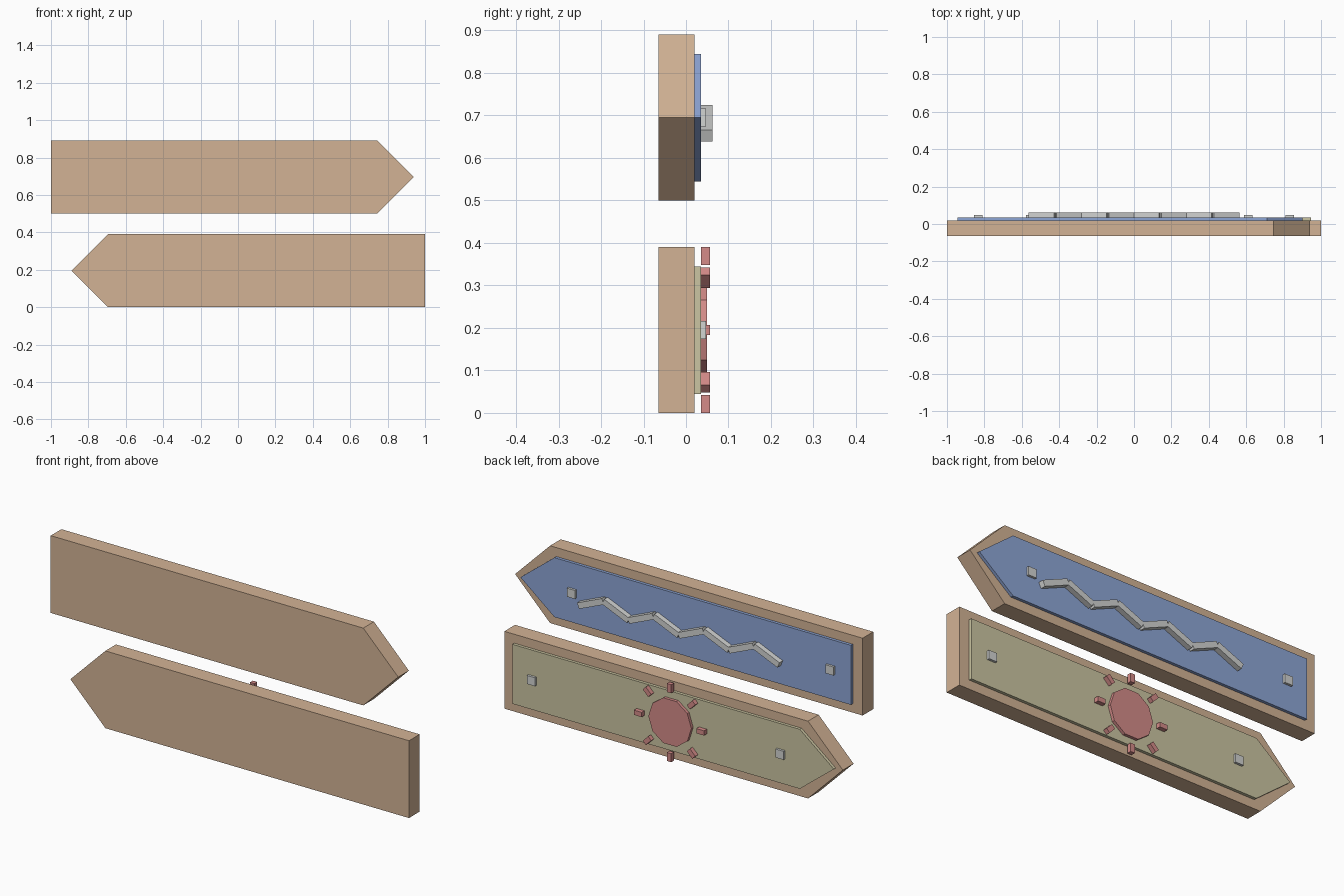
import bpy, bmesh, math
from mathutils import Matrix

cube = bpy.data.objects.get("Cube")
if cube:
    bpy.data.objects.remove(cube, do_unlink=True)


def material(name, rgb):
    m = bpy.data.materials.new(name)
    m.use_nodes = True
    m.diffuse_color = (*rgb, 1)
    m.node_tree.nodes["Principled BSDF"].inputs["Base Color"].default_value = (*rgb, 1)
    return m


WOOD = material("tan wood", (0.65, 0.45, 0.30))
BLUE = material("blue paint", (0.27, 0.38, 0.67))
GREEN = material("pale olive paint", (0.60, 0.56, 0.36))
GREY = material("light grey metal", (0.65, 0.66, 0.65))
RED = material("dusty red", (0.66, 0.26, 0.25))


def finish(name, bm, mat):
    bmesh.ops.recalc_face_normals(bm, faces=bm.faces)
    mesh = bpy.data.meshes.new(name)
    bm.to_mesh(mesh)
    bm.free()
    mesh.materials.append(mat)
    ob = bpy.data.objects.new(name, mesh)
    bpy.context.collection.objects.link(ob)
    return ob


def plate(name, outline, y0, y1, mat):
    """Extrude an x-z outline from y0 to y1."""
    bm = bmesh.new()
    face = bm.faces.new([bm.verts.new((x, y0, z)) for x, z in outline])
    new = bmesh.ops.extrude_face_region(bm, geom=[face])["geom"]
    verts = [v for v in new if isinstance(v, bmesh.types.BMVert)]
    bmesh.ops.translate(bm, vec=(0, y1 - y0, 0), verts=verts)
    return finish(name, bm, mat)


def bar(name, x, z, length, height, y0, y1, angle, mat):
    """Box turned by an angle in the x-z plane."""
    bm = bmesh.new()
    bmesh.ops.create_cube(bm, size=1)
    m = (Matrix.Translation((x, (y0 + y1) / 2, z))
         @ Matrix.Rotation(-angle, 4, 'Y')
         @ Matrix.Diagonal((length, y1 - y0, height, 1)))
    bmesh.ops.transform(bm, matrix=m, verts=bm.verts)
    return finish(name, bm, mat)


def arrow(end, shoulder, tip, z, half):
    return [(end, z - half), (shoulder, z - half), (tip, z),
            (shoulder, z + half), (end, z + half)]


BACK, PAINT = 0.02, 0.035       # back of the boards, back of the painted panels
UPPER, LOWER = 0.695, 0.195     # centre heights of the two signs

# Boards, painted panels and nails
for label, z, side, mat, tip, nails in (
        ("upper", UPPER, 1, BLUE, 0.94, (-0.833, 0.61)),
        ("lower", LOWER, -1, GREEN, 0.89, (0.833, -0.555))):
    plate(label + "_board", arrow(-side, side * (tip - 0.195), side * tip, z, 0.195),
          -0.065, BACK, WOOD)
    plate(label + "_panel",
          arrow(-0.945 * side, side * (tip - 0.23), side * (tip - 0.04), z, 0.15),
          BACK, PAINT, mat)
    for i, x in enumerate(nails):
        bar(f"{label}_nail_{i + 1}", x, z, 0.045, 0.043, PAINT, 0.047, 0, GREY)

# Zigzag wave on the upper sign
for i in range(8):
    bar(f"wave_segment_{i + 1}", -0.49 + 0.14 * i, 0.6815, 0.15, 0.03,
        PAINT, 0.062, 0.4 if i % 2 == 0 else -0.4, GREY)

# Sun disc and rays on the lower sign
SUN = 0.055
plate("sun_disc", [(SUN + 0.12 * math.cos(a), LOWER + 0.12 * math.sin(a))
                   for a in (math.tau * i / 10 for i in range(10))], PAINT, 0.05, RED)
for i in range(8):
    a = math.tau * i / 8
    bar(f"sun_ray_{i + 1}", SUN + 0.174 * math.cos(a), LOWER + 0.174 * math.sin(a),
        0.043, 0.024, PAINT, 0.057, a, RED)
